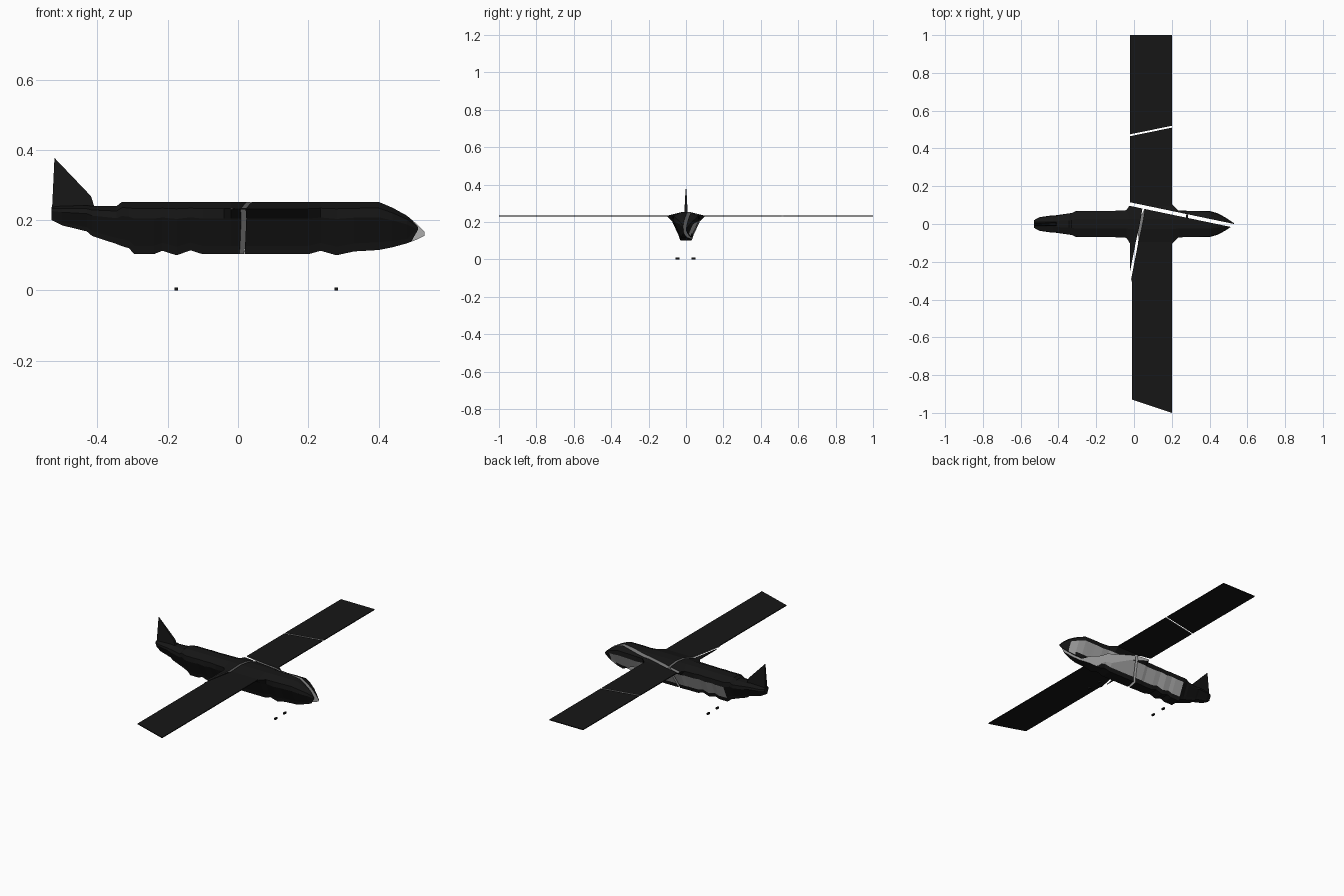
import bpy, bmesh
from mathutils import Vector as V

if "Cube" in bpy.data.objects:
    bpy.data.objects.remove(bpy.data.objects["Cube"])


def material(name, c):
    m = bpy.data.materials.new(name)
    m.diffuse_color = (c, c, c, 1)
    m.use_nodes = True
    m.node_tree.nodes["Principled BSDF"].inputs["Base Color"].default_value = m.diffuse_color
    return m


BLACK, GREY = material("black_skin", 0.008), material("broken_face", 0.4)


def loft(rings):
    bm = bmesh.new()
    rs = [[bm.verts.new(p) for p in r] for r in rings]
    n = len(rs[0])
    for a, b in zip(rs, rs[1:]):
        for i in range(n):
            bm.faces.new((a[i], a[(i + 1) % n], b[(i + 1) % n], b[i]))
    bm.faces.new(rs[0])
    bm.faces.new(rs[-1])
    bmesh.ops.recalc_face_normals(bm, faces=bm.faces)
    return bm


def finish(bm, name):
    bmesh.ops.triangulate(bm, faces=[f for f in bm.faces if len(f.verts) > 4])
    bmesh.ops.recalc_face_normals(bm, faces=bm.faces)
    me = bpy.data.meshes.new(name)
    bm.to_mesh(me)
    bm.free()
    me.materials.append(BLACK)
    me.materials.append(GREY)
    bpy.context.collection.objects.link(bpy.data.objects.new(name, me))


def piece(src, name, planes):
    """Keep what lies behind every plane; close each break with a grey face."""
    bm = src.copy()
    for co, no in planes:
        bmesh.ops.bisect_plane(bm, geom=bm.verts[:] + bm.edges[:] + bm.faces[:],
                               plane_co=co, plane_no=no, clear_outer=True, dist=1e-5)
        edges = [e for e in bm.edges if e.is_boundary]
        if edges:
            for f in bmesh.ops.holes_fill(bm, edges=edges, sides=0)["faces"]:
                f.material_index = 1
    finish(bm, name)


# Fuselage: x, half width, shoulder half width, bottom, top
stations = [
    (-.53, .02, .02, .20, .238), (-.50, .036, .034, .185, .24), (-.43, .046, .044, .168, .242),
    (-.415, .046, .042, .155, .24), (-.345, .056, .056, .132, .24), (-.33, .058, .058, .126, .252),
    (-.31, .068, .066, .12, .252), (-.295, .07, .068, .103, .252), (-.24, .07, .068, .103, .252),
    (-.215, .07, .068, .113, .252), (-.175, .07, .068, .10, .252), (-.135, .07, .068, .114, .252),
    (-.10, .07, .07, .103, .252), (-.04, .07, .073, .103, .252), (-.02, .075, .105, .103, .252),
    (.20, .075, .105, .103, .252), (.235, .07, .072, .113, .252), (.28, .07, .068, .10, .252),
    (.33, .07, .068, .111, .252), (.40, .069, .066, .115, .252), (.44, .058, .054, .123, .235),
    (.48, .037, .034, .134, .213), (.51, .017, .016, .145, .188), (.53, .004, .004, .155, .168)]


def section(x, w, s, zb, zt):
    h = zt - zb
    half = [(.35 * w, 1), (s, .87), (w, .68), (.52 * w, .16), (.42 * w, 0)]
    pts = half + [(-y, z) for y, z in reversed(half)]
    return [(x, y, zb + z * h) for y, z in pts]


fuselage = loft([section(*s) for s in stations])
# Exposed strip along the back flank
for f in fuselage.faces:
    c = f.calc_center_median()
    if c.y > .02 and -.3 < c.x < .46 and .13 < c.z < .19:
        f.material_index = 1

# Thin flat wing with a slanted front tip
outline = [(-.022, 1), (.2, 1), (.2, -1), (-.01, -.93), (-.01, -.31), (-.022, -.27)]
wing = loft([[(x, y, z) for x, y in outline] for z in (.230, .235)])

# Break planes, each used from both sides with a gap between
side_p, side_n = V((.05, .092, .2)), V((.10, .48, 0)).normalized()
mid_p = V((.05, .08, .23))
mid_n = (V((-.07, -.36, 0)).cross(V((-.035, -.09, -.13)))).normalized()
if mid_n.x < 0:
    mid_n = -mid_n
tip_p, tip_n = V((-.02, .47, .23)), V((-.045, .22, 0)).normalized()


def behind(p, n, gap):
    return (p - n * gap, n)


def ahead(p, n, gap):
    return (p + n * gap, -n)


side_lo, side_hi = behind(side_p, side_n, .011), ahead(side_p, side_n, .008)
mid_lo, mid_hi = behind(mid_p, mid_n, .007), ahead(mid_p, mid_n, .007)
tip_lo, tip_hi = behind(tip_p, tip_n, .005), ahead(tip_p, tip_n, .005)

piece(fuselage, "rear_fuselage", [side_lo, mid_lo])
piece(fuselage, "front_fuselage", [side_lo, mid_hi])
piece(fuselage, "nose_side_fuselage", [side_hi])
piece(wing, "wing_root_wedge", [side_lo, mid_lo])
piece(wing, "front_wing", [side_lo, mid_hi])
piece(wing, "back_wing_inner", [side_hi, tip_lo])
piece(wing, "back_wing_outer", [tip_hi])

# Tail fin, thicker at its base
fin = [(-.53, .21), (-.522, .377), (-.418, .268), (-.408, .236), (-.43, .2)]
finish(loft([[(x, k * max(.002, .012 - (z - .2) * .06), z) for x, z in fin]
             for k in (-1, 1)]), "tail_fin")

# Small wheel fragments on the ground
for x in (-.175, .28):
    for y in (-.045, .04):
        finish(loft([[(x + a * .005, y + b * .01, z) for a, b in
                      ((-1, -1), (1, -1), (1, 1), (-1, 1))] for z in (0, .009)]),
               "wheel_fragment")
